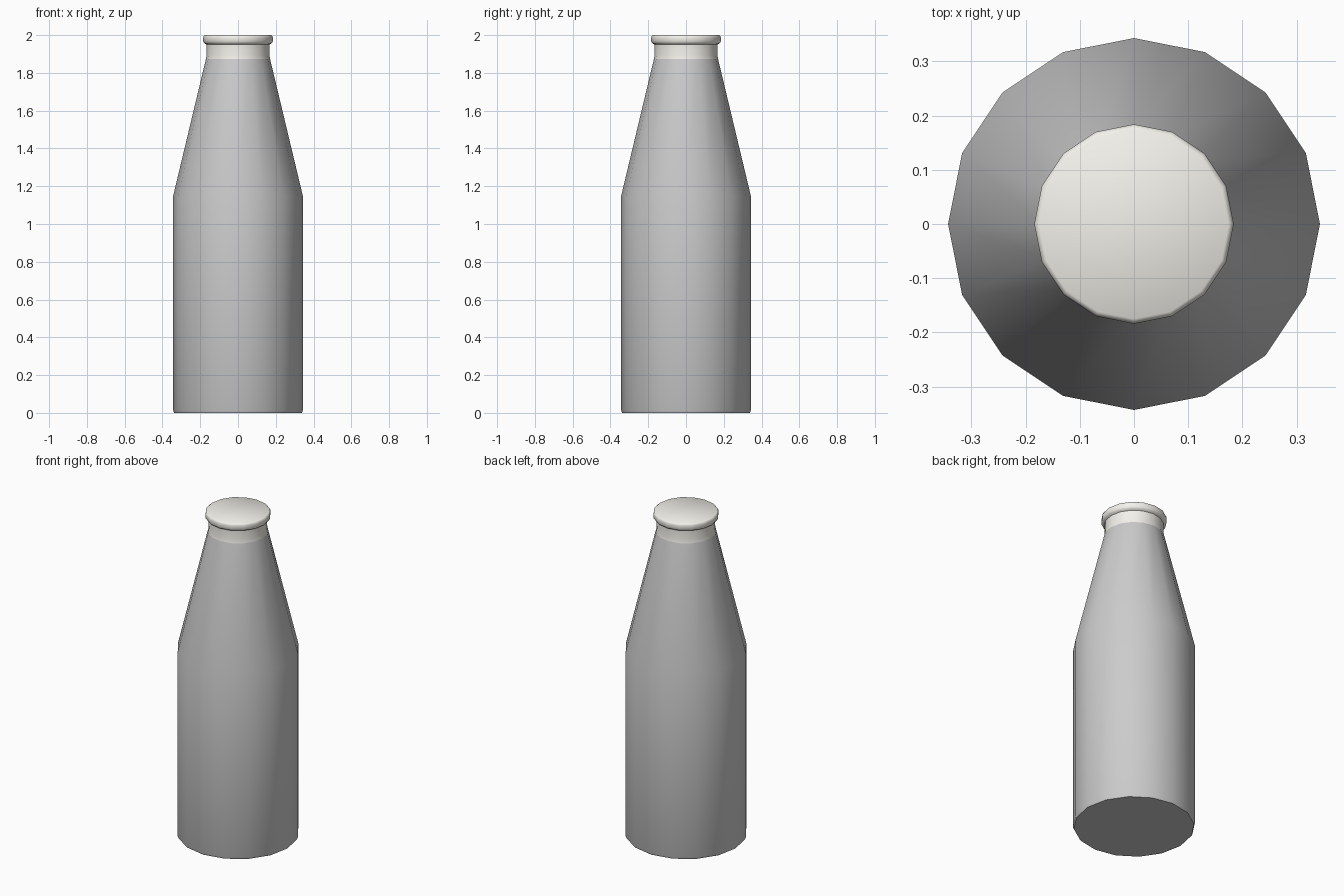
import bpy, bmesh
from math import cos, sin, pi

if "Cube" in bpy.data.objects:
    bpy.data.objects.remove(bpy.data.objects["Cube"])

SIDES = 16


def lathe(name, profile, cap_bottom=False, cap_top=False, color=None):
    """Revolve (radius, height) points around z."""
    bm = bmesh.new()
    rings = [[bm.verts.new((r * cos(2 * pi * i / SIDES), r * sin(2 * pi * i / SIDES), z))
              for i in range(SIDES)] for r, z in profile]
    for low, high in zip(rings, rings[1:]):
        for i in range(SIDES):
            j = (i + 1) % SIDES
            bm.faces.new((low[i], low[j], high[j], high[i]))
    if cap_bottom:
        bm.faces.new(rings[0][::-1])
    if cap_top:
        bm.faces.new(rings[-1])
    mesh = bpy.data.meshes.new(name)
    bm.to_mesh(mesh)
    bm.free()
    obj = bpy.data.objects.new(name, mesh)
    bpy.context.collection.objects.link(obj)
    if color:
        mat = bpy.data.materials.new(name)
        mat.diffuse_color = color
        mat.use_nodes = True
        mat.node_tree.nodes["Principled BSDF"].inputs["Base Color"].default_value = mat.diffuse_color
        mesh.materials.append(mat)
    bpy.ops.object.select_all(action='DESELECT')
    obj.select_set(True)
    bpy.context.view_layer.objects.active = obj
    bpy.ops.object.shade_smooth_by_angle(angle=pi / 5)
    return obj


# Straight body and tapered shoulder
lathe("bottle_body",
      [(0.338, 0.0), (0.343, 0.012), (0.343, 1.15), (0.17, 1.873)],
      cap_bottom=True)

# Pale neck wrap with rolled lip and flat lid
lathe("bottle_cap",
      [(0.17, 1.873), (0.166, 1.895), (0.167, 1.95), (0.178, 1.956),
       (0.184, 1.966), (0.184, 1.988), (0.181, 1.996), (0.175, 2.0)],
      cap_top=True, color=(0.9, 0.885, 0.83, 1))
